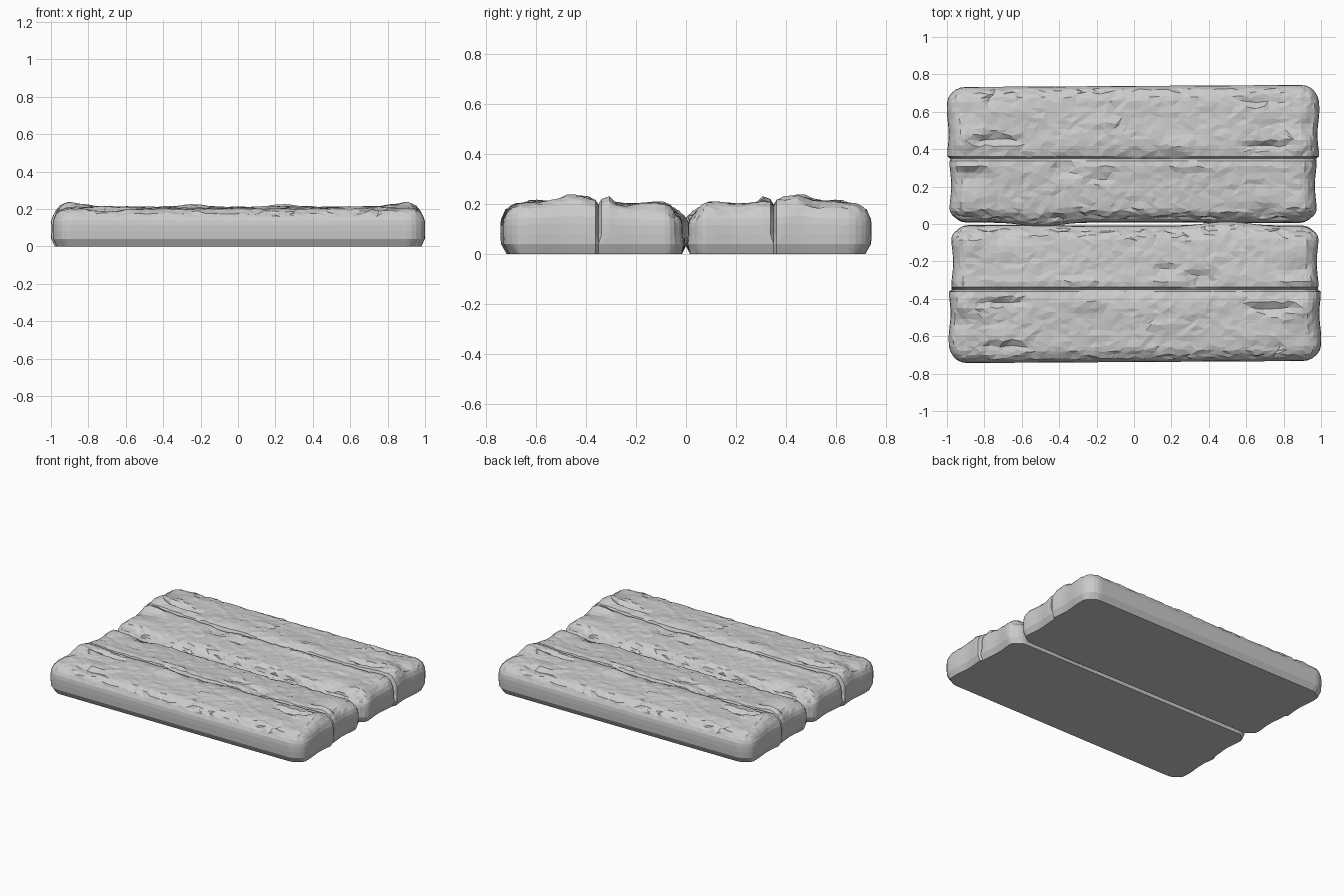
import bpy, bmesh, math, random
from mathutils import Vector

if "Cube" in bpy.data.objects:
    bpy.data.objects.remove(bpy.data.objects["Cube"])

random.seed(7)
R = 0.085                      # rounding radius of the slab edges
X0, X1, Y0, Y1, H = -0.985, 0.975, 0.0, 0.738, 0.2
GROOVE = 0.35


def span(a, b, step):
    n = max(1, round((b - a) / step))
    return [a + (b - a) * i / n for i in range(n)]


# grid lines: dense in the rounded bands and at the groove
band = [0, 0.03, 0.06]
xs = [X0 + b for b in band] + span(X0 + R, X1 - R, 0.04) + [X1 - R] + [X1 - b for b in reversed(band)]
ys = ([Y0 + b for b in band] + span(Y0 + R, GROOVE - 0.012, 0.03) + [GROOVE - 0.012, GROOVE, GROOVE + 0.012]
      + span(GROOVE + 0.04, Y1 - R, 0.03) + [Y1 - R] + [Y1 - b for b in reversed(band)])
zs = [0, 0.04, 0.08, H - R, 0.14, 0.17, H]

# cross-board height profile (y, added height)
PROFILE = [(0, -.02), (.05, -.01), (.15, -.002), (.25, .002), (.31, .008), (.34, .004),
           (.37, .008), (.44, .014), (.52, .01), (.62, .006), (.74, .002)]
# knots and swellings: x, y, height, x radius, y radius
BUMPS = [(-.9, .45, .024, .10, .08), (-.88, .31, .02, .10, .04), (.9, .43, .022, .10, .09),
         (.25, .41, .014, .12, .05), (-.3, .44, .008, .12, .06), (.88, .1, .016, .10, .05),
         (-.18, .54, .012, .07, .03), (-.62, .6, .008, .15, .05), (.7, .6, .01, .12, .04),
         (-.87, .12, .012, .1, .05), (.3, .32, .01, .15, .03)]
# chipped hollows with sharper rims: x, y, depth, x radius, y radius
CHIPS = [(-.73, .455, .024, .14, .022), (.7, .42, .022, .12, .024), (.7, .66, .02, .12, .02),
         (-.88, .26, .02, .09, .022), (-.37, .3, .026, .09, .045), (-.77, .66, .015, .04, .03),
         (-.35, .03, .014, .12, .03), (.7, .06, .018, .07, .04), (-.18, .25, .014, .06, .02),
         (.93, .52, .02, .04, .05), (.66, .2, .014, .05, .02), (.1, .37, .012, .2, .02)]


def profile(y):
    for (a, ha), (b, hb) in zip(PROFILE, PROFILE[1:]):
        if y <= b:
            return ha + (hb - ha) * max(0, y - a) / (b - a)
    return PROFILE[-1][1]


def relief(x, y):
    h = profile(y) - 0.004 * math.cos(x * 1.7)
    for bx, by, d, rx, ry in BUMPS:
        h += d * math.exp(-((x - bx) / rx) ** 2 - ((y - by) / ry) ** 2)
    for bx, by, d, rx, ry in CHIPS:
        h -= d * math.exp(-(((x - bx) / rx) ** 2 + ((y - by) / ry) ** 2) ** 2)
    return h


def shape(x, y, z):
    # rounded box: push out from an inner core
    p = Vector((x, y, z))
    q = Vector((min(max(x, X0 + R), X1 - R), min(max(y, Y0 + R), Y1 - R), min(z, H - R)))
    d = p - q
    if d.length > 1e-6:
        p = q + d.normalized() * max(abs(c) for c in d)
    top = min(1, max(0, (z - 0.09) / 0.1))
    groove = math.exp(-((y - GROOVE) / 0.008) ** 2)
    end = min(1, max(0, (abs(x) - 0.86) / 0.1))
    sx = math.copysign(1, x)
    # base chamfer, uneven board ends, wavy long edges
    foot = max(0, 1 - z / 0.045)
    if y > GROOVE:
        p.x += sx * end * 0.011
    else:
        p.x -= sx * end * 0.003
    p.x += sx * end * (0.005 * math.sin(y * 23) - 0.02 * foot)
    out = min(1, max(0, (y - Y1 + R) / R))
    inn = min(1, max(0, (Y0 + R - y) / R))
    p.y += out * (0.006 * x - 0.025 * foot)
    wave = 0.013 - 0.026 * math.exp(-((x + .5) / .17) ** 2) - 0.006 * math.exp(-((x - .65) / .35) ** 2)
    p.y += inn * (wave * min(1, z / 0.08) + 0.016 * foot)
    # top relief, centre groove and tool-cut roughness
    if z > 0:
        p.z += top * (relief(x, y) + random.uniform(-.004, .004) - 0.022 * groove)
        if z > 0.05:
            p.x -= sx * end * groove * 0.018
    if z == H and end == 0:
        p.x += random.uniform(-.013, .013)
        if abs(y - GROOVE) > 0.03:
            p.y += random.uniform(-.008, .008)
    return p


def build_slab(name):
    bm = bmesh.new()
    nx, ny, nz = len(xs) - 1, len(ys) - 1, len(zs) - 1
    verts = {}

    def v(i, j, k):
        if (i, j, k) not in verts:
            verts[i, j, k] = bm.verts.new(shape(xs[i], ys[j], zs[k]))
        return verts[i, j, k]

    # worked top
    for i in range(nx):
        for j in range(ny):
            bm.faces.new([v(i, j, nz), v(i + 1, j, nz), v(i + 1, j + 1, nz), v(i, j + 1, nz)])
    # walls around the perimeter
    ring = ([(i, 0) for i in range(nx)] + [(nx, j) for j in range(ny)]
            + [(i, ny) for i in range(nx, 0, -1)] + [(0, j) for j in range(ny, 0, -1)])
    for a, b in zip(ring, ring[1:] + ring[:1]):
        for k in range(nz):
            bm.faces.new([v(*a, k), v(*b, k), v(*b, k + 1), v(*a, k + 1)])
    # flat underside
    bm.faces.new([v(*a, 0) for a in reversed(ring)])
    bmesh.ops.recalc_face_normals(bm, faces=bm.faces)
    bmesh.ops.triangulate(bm, faces=[f for f in bm.faces if len(f.verts) == 4])
    me = bpy.data.meshes.new(name)
    bm.to_mesh(me)
    bm.free()
    ob = bpy.data.objects.new(name, me)
    bpy.context.collection.objects.link(ob)
    return ob


# two identical slabs, the front one turned half way round
back = build_slab("back_plank")
front = back.copy()
front.name = "front_plank"
front.rotation_euler.z = math.pi
bpy.context.collection.objects.link(front)
